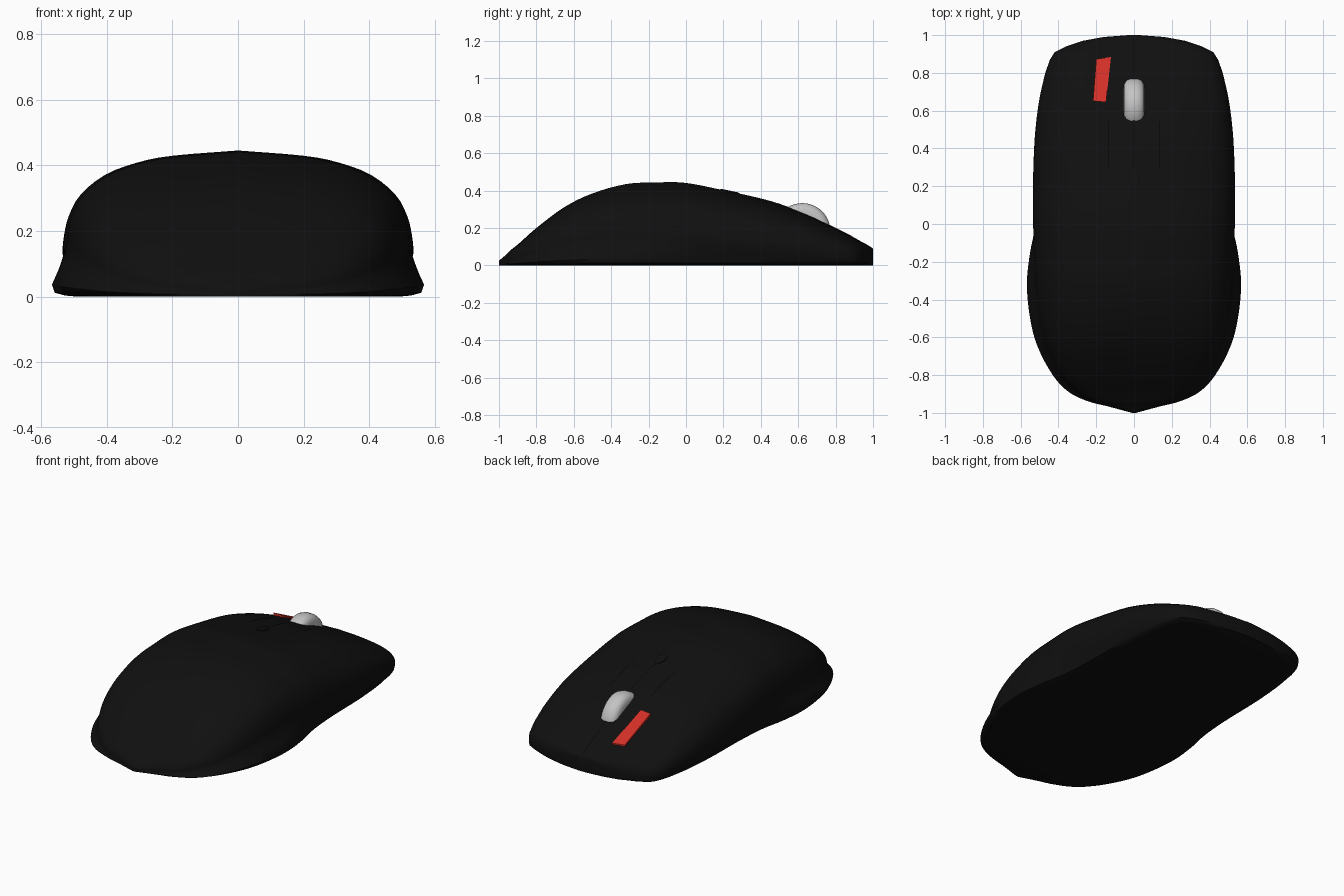
import bpy
import bmesh
import math
from mathutils import Vector
from mathutils.bvhtree import BVHTree

if "Cube" in bpy.data.objects:
    bpy.data.objects.remove(bpy.data.objects["Cube"], do_unlink=True)


def material(name, rgb):
    mat = bpy.data.materials.new(name)
    mat.use_nodes = True
    colour = (*rgb, 1.0)
    mat.diffuse_color = colour
    mat.node_tree.nodes["Principled BSDF"].inputs["Base Color"].default_value = colour
    return mat


black = material("matte black", (0.005, 0.005, 0.005))
seam_black = material("seam black", (0.002, 0.002, 0.002))
grey = material("wheel grey", (0.55, 0.55, 0.55))
red = material("accent red", (0.65, 0.03, 0.02))


def make_object(name, verts, faces, mat, angle=None):
    mesh = bpy.data.meshes.new(name)
    mesh.from_pydata(verts, [], faces)
    bm = bmesh.new()
    bm.from_mesh(mesh)
    bmesh.ops.remove_doubles(bm, verts=bm.verts, dist=0.0001)
    if len(faces) > 1:
        bmesh.ops.recalc_face_normals(bm, faces=bm.faces)
    bm.to_mesh(mesh)
    bm.free()
    obj = bpy.data.objects.new(name, mesh)
    bpy.context.collection.objects.link(obj)
    mesh.materials.append(mat)
    if angle is not None:
        bpy.ops.object.select_all(action="DESELECT")
        bpy.context.view_layer.objects.active = obj
        obj.select_set(True)
        bpy.ops.object.shade_smooth_by_angle(angle=math.radians(angle))
    return obj


def spline(points, steps):
    """Smooth curve through the points."""
    pts = [Vector(p) for p in points]
    pts = [pts[0] * 2 - pts[1]] + pts + [pts[-1] * 2 - pts[-2]]
    out = []
    for a, b, c, d in zip(pts, pts[1:], pts[2:], pts[3:]):
        for i in range(steps):
            t = i / steps
            out.append((b * 2 + (c - a) * t + (a * 2 - b * 5 + c * 4 - d) * t * t
                        + (b * 3 - a - c * 3 + d) * t ** 3) / 2)
    return out + [pts[-2]]


def loft(rows):
    """Quads between successive closed rings, with capped ends."""
    n = len(rows[0])
    faces = [(r * n + i, r * n + (i + 1) % n, (r + 1) * n + (i + 1) % n, (r + 1) * n + i)
             for r in range(len(rows) - 1) for i in range(n)]
    faces += [tuple(range(n)), tuple(range((len(rows) - 1) * n, len(rows) * n))]
    return [v for row in rows for v in row], faces


# Shell stations: y, top height, shoulder half width, base half width
stations = spline([
    (-1.0, 0.025, 0.01, 0.01), (-0.965, 0.055, 0.12, 0.14), (-0.94, 0.08, 0.21, 0.24),
    (-0.89, 0.12, 0.30, 0.345), (-0.8, 0.2, 0.39, 0.43), (-0.65, 0.312, 0.465, 0.51),
    (-0.5, 0.385, 0.5, 0.55), (-0.32, 0.435, 0.52, 0.567), (-0.15, 0.444, 0.528, 0.55),
    (0.0, 0.441, 0.534, 0.52), (0.2, 0.402, 0.535, 0.505), (0.45, 0.345, 0.526, 0.5),
    (0.65, 0.272, 0.503, 0.485), (0.8, 0.2, 0.47, 0.46)], 4)
stations += [Vector(s) for s in [
    (0.87, 0.164, 0.445, 0.437), (0.91, 0.143, 0.42, 0.415), (0.94, 0.126, 0.36, 0.355),
    (0.97, 0.11, 0.27, 0.265), (0.99, 0.097, 0.16, 0.155), (1.0, 0.09, 0.03, 0.03)]]

# Half section from crown to shoulder: width fraction, height fraction
shoulder = spline([(0, 1), (0.37, 0.965), (0.57, 0.92), (0.76, 0.835), (0.9, 0.7),
                   (0.965, 0.56), (0.99, 0.44), (1, 0.33)], 3)


def shell_ring(y, top, upper, base):
    half = [(f[0] * upper, f[1] * top) for f in shoulder]
    low = min(0.012, top * 0.2)
    half += [(upper * 0.45 + base * 0.55, top * 0.19), (base, top * 0.08 + 0.002),
             (base * 0.985, low), (base * 0.93, low * 0.3), (base * 0.86, 0)]
    ring = half + [(-x, z) for x, z in reversed(half[1:])]
    return [(x, y, z) for x, z in ring]


verts, faces = loft([shell_ring(*s) for s in stations])
shell = make_object("shell", verts, faces, black, 50)
surface = BVHTree.FromPolygons([v.co for v in shell.data.vertices],
                               [p.vertices for p in shell.data.polygons])


def height(x, y):
    hit = surface.ray_cast(Vector((x, y, 1)), Vector((0, 0, -1)))[0]
    return hit.z if hit else 0


# Seams: thin ribbons lying on the shell
def seam(name, start, end, width=0.006, steps=14):
    a, b = Vector(start), Vector(end)
    side = (b - a).orthogonal().normalized() * width / 2
    rows = []
    for i in range(steps + 1):
        p = a.lerp(b, i / steps)
        rows += [(q.x, q.y, height(q.x, q.y) + 0.002) for q in (p + side, p - side)]
    quads = [(2 * i, 2 * i + 1, 2 * i + 3, 2 * i + 2) for i in range(steps)]
    make_object(name, rows, quads, seam_black)


for label, sx in (("left", 1), ("right", -1)):
    seam(label + "_button_seam", (sx * 0.135, 0.3), (sx * 0.135, 0.54))
seam("front_split_seam", (0, 0.78), (0, 0.985))
seam("rear_split_seam", (0, 0.29), (0, 0.53))

# Scroll wheel: rounded rim profile turned about the x axis
rim = [(-0.055, 0.105), (-0.052, 0.125), (-0.04, 0.142), (-0.018, 0.15)]
rim += [(-x, r) for x, r in reversed(rim)]
sides = 48
rings = [[(x, 0.622 + r * math.cos(i * math.tau / sides), 0.183 + r * math.sin(i * math.tau / sides))
          for i in range(sides)] for x, r in rim]
make_object("scroll_wheel", *loft(rings), grey, 35)

# Red accent plate on the right button
outline = [(-0.2, 0.873), (-0.122, 0.884), (-0.148, 0.645), (-0.217, 0.651)]
slab = [[(x, y, 0.279 - 0.5 * (y - 0.645) - drop) for x, y in outline] for drop in (0, 0.03)]
make_object("accent_plate", *loft(slab), red)

# Small oval button behind the wheel
tilt = (height(0, 0.285) - height(0, 0.185)) / 0.1
crown = height(0, 0.235)
button = []
for scale, lift in ((1, -0.01), (1, 0.002), (0.85, 0.005)):
    button.append([(0.028 * scale * math.cos(a), 0.235 + 0.05 * scale * math.sin(a),
                    crown + tilt * 0.05 * scale * math.sin(a) + lift)
                   for a in (i * math.tau / 24 for i in range(24))])
make_object("mode_button", *loft(button), black, 30)
